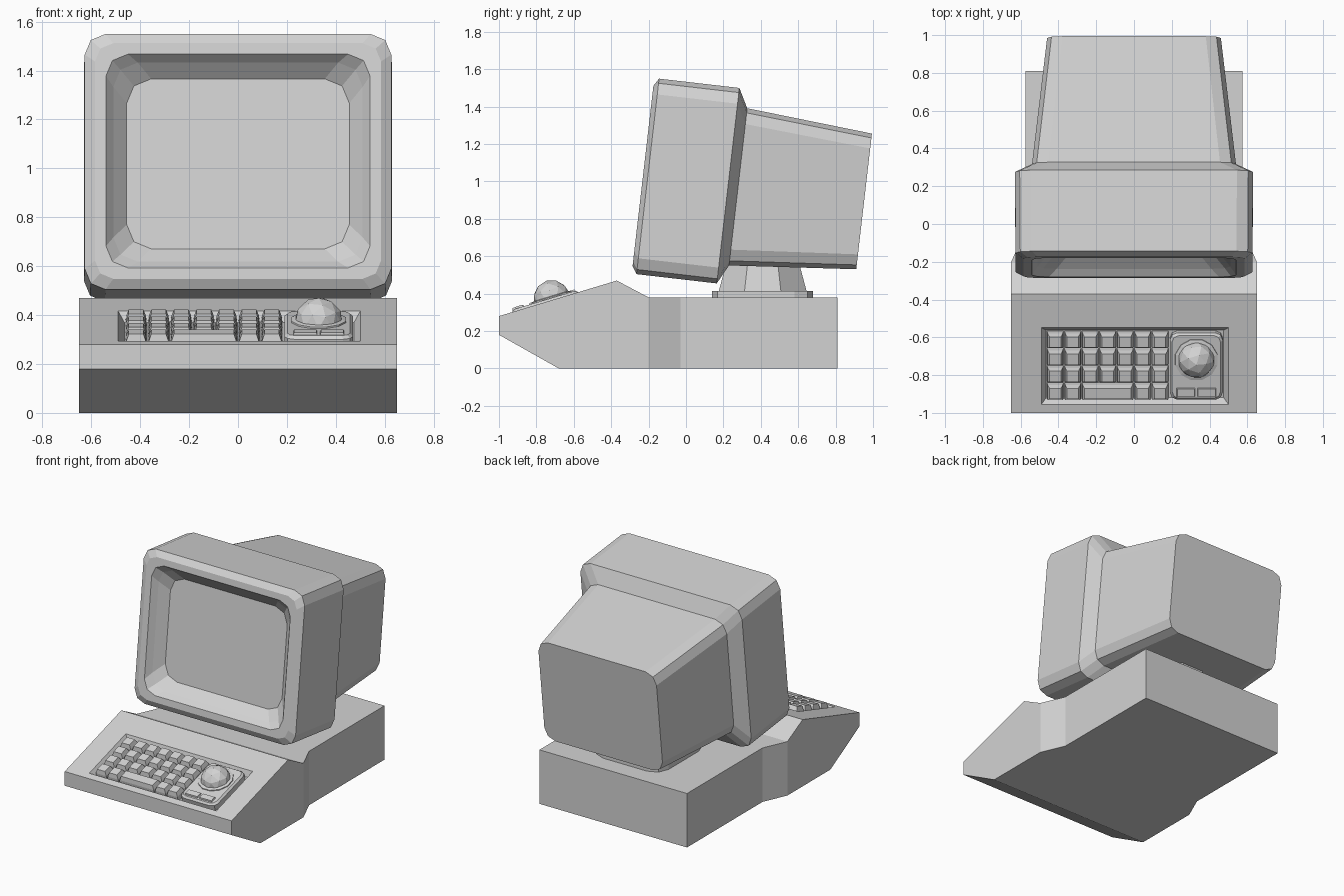
import bpy, bmesh, math
from mathutils import Matrix, Vector

cube = bpy.data.objects.get("Cube")
if cube:
    bpy.data.objects.remove(cube, do_unlink=True)

GREY = (0.65, 0.65, 0.65, 1)
mat = bpy.data.materials.new("light_grey_plastic")
mat.use_nodes = True
mat.diffuse_color = GREY
bsdf = next(n for n in mat.node_tree.nodes if n.type == "BSDF_PRINCIPLED")
bsdf.inputs["Base Color"].default_value = GREY


def finish(name, bm, matrix=Matrix()):
    bm.transform(matrix)
    bmesh.ops.recalc_face_normals(bm, faces=bm.faces[:])
    mesh = bpy.data.meshes.new(name)
    bm.to_mesh(mesh)
    bm.free()
    mesh.materials.append(mat)
    obj = bpy.data.objects.new(name, mesh)
    bpy.context.collection.objects.link(obj)
    return obj


def bridge(bm, a, b):
    n = len(a)
    for i in range(n):
        bm.faces.new((a[i], a[(i + 1) % n], b[(i + 1) % n], b[i]))


def loft(bm, rings, cap_start=True):
    """Join rings of points into a skin, closing the ends."""
    loops = [[bm.verts.new(p) for p in ring] for ring in rings]
    for a, b in zip(loops, loops[1:]):
        bridge(bm, a, b)
    if cap_start:
        bm.faces.new(loops[0])
    bm.faces.new(loops[-1])


def rounded(hx, hy, r, z, cx=0, cy=0):
    """Rectangle ring with two-facet corners."""
    pts = []
    for k, (sx, sy) in enumerate(((1, 1), (-1, 1), (-1, -1), (1, -1))):
        for step in range(3):
            a = math.radians(90 * k + 45 * step)
            pts.append((cx + sx * (hx - r) + r * math.cos(a),
                        cy + sy * (hy - r) + r * math.sin(a), z))
    return pts


def rect(hx, hy, z, cx=0, cy=0):
    return [(cx + sx * hx, cy + sy * hy, z)
            for sx, sy in ((1, 1), (-1, 1), (-1, -1), (1, -1))]


def circle(r, z, n, cx=0, cy=0):
    return [(cx + r * math.cos((i + 0.5) * math.tau / n),
             cy + r * math.sin((i + 0.5) * math.tau / n), z) for i in range(n)]


def solid(name, rings, matrix=Matrix()):
    bm = bmesh.new()
    loft(bm, rings)
    return finish(name, bm, matrix)


# Sloped keyboard panel frame: x across, y up the slope, z out of it
slope = math.atan2(0.19, 0.63)
length = math.hypot(0.19, 0.63)
panel = Matrix.Translation((0, -1, 0.28)) @ Matrix.Rotation(slope, 4, "X")

# Base: side outline, wide at the front and narrower behind
WIDE, NARROW = 0.65, 0.575
outline = [(-1, 0.18), (-1, 0.28), (-0.37, 0.47), (-0.2, 0.38), (-0.03, 0.38),
           (0.81, 0.38), (0.81, 0), (-0.03, 0), (-0.2, 0), (-0.68, 0)]
bm = bmesh.new()
sides = []
for s in (-1, 1):
    v = [bm.verts.new((s * (NARROW if y > -0.1 else WIDE), y, z)) for y, z in outline]
    for ids in ((0, 1, 2, 3, 8, 9), (3, 4, 7, 8), (4, 5, 6, 7)):
        bm.faces.new([v[i] for i in ids])
    sides.append(v)
left, right = sides
for i in range(len(outline)):
    j = (i + 1) % len(outline)
    if i != 1:
        bm.faces.new((left[i], left[j], right[j], right[i]))
# Sunken keyboard tray in the slope
RIM_X, RIM_Y, TRAY_X, TRAY_Y = 0.495, 0.212, 0.005, 0.259
edge = [right[2], left[2], left[1], right[1]]
rim, floor = [[bm.verts.new(panel @ Vector(p)) for p in ring] for ring in (
    rect(RIM_X, RIM_Y, 0, TRAY_X, TRAY_Y),
    rect(RIM_X - 0.025, RIM_Y - 0.025, -0.04, TRAY_X, TRAY_Y))]
bridge(bm, edge, rim)
bridge(bm, rim, floor)
bm.faces.new(floor)
finish("base_case", bm)


# Tapered keys: seven columns, four rows, with a space bar
def add_key(bm, cx, cy, hx):
    loft(bm, [rect(hx, 0.044, -0.04, cx, cy),
              rect(hx - 0.004, 0.04, -0.008, cx, cy),
              rect(hx - 0.014, 0.03, 0.02, cx, cy)])


bm = bmesh.new()
PITCH = 0.0925
for row in range(4):
    for col in range(7):
        if row == 0 and col in (2, 3, 4):
            continue
        add_key(bm, -0.417 + PITCH * col, 0.112 + 0.095 * row, 0.044)
finish("keys", bm, panel)
bm = bmesh.new()
add_key(bm, -0.417 + PITCH * 3, 0.112, 0.044 + PITCH)
finish("space_bar", bm, panel)

# Trackball unit
BX, BY = 0.33, 0.298
solid("trackball_plate", [rounded(0.14, 0.185, 0.04, -0.04, BX, 0.258),
                          rounded(0.14, 0.185, 0.04, 0.0, BX, 0.258),
                          rounded(0.128, 0.173, 0.035, 0.012, BX, 0.258)], panel)
solid("trackball_ring", [circle(0.118, 0.0, 12, BX, BY), circle(0.115, 0.018, 12, BX, BY),
                         circle(0.1, 0.022, 12, BX, BY)], panel)
bm = bmesh.new()
bmesh.ops.create_icosphere(bm, subdivisions=2, radius=0.1)
finish("trackball", bm, panel @ Matrix.Translation((BX, BY, 0.008)))
for name, s in (("left_button", 1), ("right_button", -1)):
    solid(name, [rect(0.052, 0.026, 0.0, BX + s * 0.055, 0.118),
                 rect(0.046, 0.02, 0.022, BX + s * 0.055, 0.118)], panel)

# Swivel stand
stand = Matrix.Translation((0, 0.41, 0))
solid("stand_plate", [rounded(0.27, 0.27, 0.1, 0.375), rounded(0.27, 0.27, 0.1, 0.415)], stand)
solid("stand_neck", [circle(0.255, 0.41, 8), circle(0.2, 0.6, 8)], stand)

# Tilted monitor frame: x across, y up the screen, z out towards the viewer
monitor = (Matrix.Translation((0, -0.23, 1.03))
           @ Matrix.Rotation(math.radians(90 - 6.6), 4, "X"))
# Rings from the screen, out around the bezel, back to the rear wall
solid("monitor", [rounded(0.455, 0.35, 0.1, -0.1),
                  rounded(0.51, 0.41, 0.1, -0.04),
                  rounded(0.54, 0.44, 0.09, 0),
                  rounded(0.585, 0.485, 0.075, 0),
                  rounded(0.627, 0.526, 0.085, -0.026),
                  rounded(0.63, 0.526, 0.085, -0.458),
                  rounded(0.54, 0.423, 0.085, -0.512),
                  rounded(0.46, 0.365, 0.08, -1.19)], monitor)
